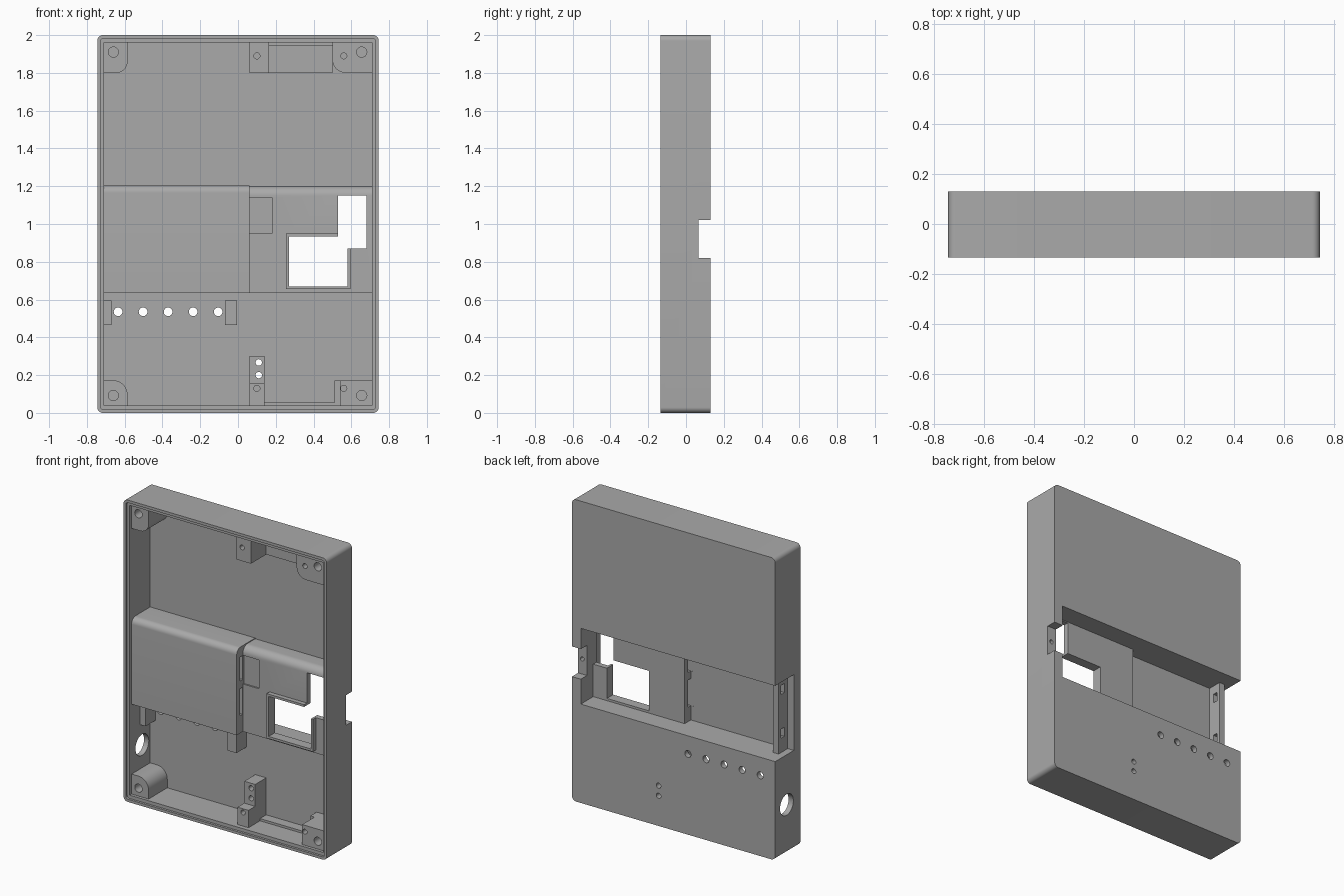
import bpy, bmesh
from math import sin, cos, pi, radians
from mathutils import Vector

cube = bpy.data.objects.get("Cube")
if cube:
    bpy.data.objects.remove(cube, do_unlink=True)

grey = bpy.data.materials.new("mid grey plastic")
grey.use_nodes = True
grey.diffuse_color = (0.4, 0.4, 0.4, 1)
grey.node_tree.nodes["Principled BSDF"].inputs["Base Color"].default_value = (0.4, 0.4, 0.4, 1)

BACK = 0.13      # outer back plane
INNER = 0.095    # inside of the back wall
FLOOR = 0.10     # parts sink into the back wall down to here


def prism(name, pts, axis, lo, hi):
    """Extrude a 2D outline along x (points are y,z) or y (points are x,z)."""
    bm = bmesh.new()
    place = (lambda a, b: (lo, a, b)) if axis == "x" else (lambda a, b: (a, lo, b))
    face = bm.faces.new([bm.verts.new(place(a, b)) for a, b in pts])
    out = bmesh.ops.extrude_face_region(bm, geom=[face])
    move = Vector((hi - lo, 0, 0)) if axis == "x" else Vector((0, hi - lo, 0))
    bmesh.ops.translate(bm, vec=move, verts=[v for v in out["geom"] if isinstance(v, bmesh.types.BMVert)])
    bmesh.ops.recalc_face_normals(bm, faces=bm.faces)
    mesh = bpy.data.meshes.new(name)
    bm.to_mesh(mesh)
    bm.free()
    mesh.materials.append(grey)
    ob = bpy.data.objects.new(name, mesh)
    bpy.context.collection.objects.link(ob)
    return ob


def rounded(a0, a1, b0, b1, radii=(0, 0, 0, 0), n=8):
    """Rectangle outline; radii for corners low-low, high-low, high-high, low-high."""
    pts = []
    corners = [(a0, b0, 1, 1), (a1, b0, -1, 1), (a1, b1, -1, -1), (a0, b1, 1, -1)]
    for k, ((a, b, sa, sb), r) in enumerate(zip(corners, radii)):
        if not r:
            pts.append((a, b))
            continue
        for i in range(n + 1):
            t = pi + k * pi / 2 + i * pi / 2 / n
            pts.append((a + sa * r + r * cos(t), b + sb * r + r * sin(t)))
    return pts


def box(name, x0, x1, y0, y1, z0, z1):
    return prism(name, rounded(x0, x1, z0, z1), "y", y0, y1)


def disc(a, b, r, n=24):
    return [(a + r * cos(2 * pi * i / n), b + r * sin(2 * pi * i / n)) for i in range(n)]


def combine(ob, tool, op="DIFFERENCE"):
    mod = ob.modifiers.new(op.lower(), "BOOLEAN")
    mod.object, mod.operation, mod.solver = tool, op, "EXACT"
    bpy.context.view_layer.objects.active = ob
    bpy.ops.object.modifier_apply(modifier=mod.name)
    bpy.data.objects.remove(tool, do_unlink=True)


def cut_box(ob, *size):
    combine(ob, box("cutter", *size))


def drill(ob, x, z, r, y0, y1):
    combine(ob, prism("cutter", disc(x, z, r), "y", y0, y1))


# Open tray with a stepped lip
case = prism("case", rounded(-.745, .745, 0, 2, (.03,) * 4), "y", -.135, BACK)
combine(case, prism("cutter", rounded(-.71, .71, .04, 1.96), "y", -.2, INNER))
combine(case, prism("cutter", rounded(-.728, .728, .018, 1.982, (.015,) * 4), "y", -.2, -.12))

# Raised housings inside the tray, rounded along the upper front edge
combine(case, prism("bump", rounded(-.1, FLOOR, .635, 1.205, (0, 0, 0, .04)), "x", -.72, .06), "UNION")
combine(case, prism("bump", rounded(-.035, FLOOR, .635, 1.2, (0, 0, 0, .05)), "x", .05, .72), "UNION")
combine(case, box("rim", .255, .595, -.065, .01, .655, .95), "UNION")

# Bay cut in from the back: deep on one side, shallow on the other
cut_box(case, -.8, .01, -.065, .2, .655, 1.157)
cut_box(case, .005, .68, 0, .2, .655, 1.157)

# Stepped opening through the shallow panel, and its small pocket
step = [(.27, .67), (.58, .67), (.58, .87), (.68, .87), (.68, 1.15), (.53, 1.15), (.53, .935), (.27, .935)]
combine(case, prism("cutter", step, "y", -.2, .05))
cut_box(case, .06, .18, -.05, -.025, .95, 1.14)

# Window and slot in the wall between the two bay depths
cut_box(case, -.02, .07, -.066, -.036, .98, 1.14)
cut_box(case, -.02, .07, -.066, -.036, .75, .93)

# Notch in the side wall with its pin hole, and round socket opposite
cut_box(case, .67, .8, .065, .2, .82, 1.02)
drill(case, .715, .92, .014, .03, .1)
combine(case, prism("cutter", disc(.01, .324, .07, 32), "x", -.8, -.65))

# Row of indicator holes and a pair of small holes in the back
for i in range(5):
    drill(case, -.635 + i * .1325, .535, .023, .05, .2)
for z in (.2, .267):
    drill(case, .11, z, .017, .05, .2)

# Rail standing in the bay, with two slots
rail = box("bay_rail", -.70, -.66, -.07, .03, .65, 1.16)
for z in (.75, 1.04):
    cut_box(rail, -.8, -.6, -.03, .005, z, z + .06)

# Corner screw posts
FRONT = -.1
posts = [
    ("post_top_right", (-.715, -.585, 1.80, 1.965), (0, .06, 0, 0), -.66, 1.91),
    ("post_top_left", (.50, .715, 1.80, 1.965), (.07, 0, 0, 0), .655, 1.91),
    ("post_bottom_right", (-.715, -.585, .035, .172), (0, 0, .075, 0), -.66, .092),
    ("post_bottom_left", (.54, .715, .035, .172), (0, 0, 0, 0), .655, .092),
]
bosses = []
for name, size, radii, hx, hz in posts:
    post = prism(name, rounded(*size, radii), "y", FRONT, FLOOR)
    drill(post, hx, hz, .027, -.2, .05)
    bosses.append(post)
drill(bosses[1], .56, 1.89, .016, -.2, .05)
drill(bosses[3], .56, .13, .016, -.2, .05)

# Smaller mounting blocks
upper = box("upper_mount", .06, .165, FRONT, FLOOR, 1.80, 1.965)
drill(upper, .10, 1.89, .016, -.2, .05)
lower = box("lower_mount", .06, .14, -.09, FLOOR, .035, .155)
drill(lower, .10, .13, .016, -.2, .05)
switch = box("switch_mount", .06, .14, -.02, FLOOR, .155, .30)
for z in (.2, .267):
    drill(switch, .11, z, .017, -.2, .2)

# Ledges between the mounts and brackets beside the indicator row
box("upper_ledge", .165, .50, .06, FLOOR, 1.80, 1.945)
box("lower_ledge", .14, .51, .03, FLOOR, .035, .055)
box("lower_post_rib", .51, .54, .03, FLOOR, .035, .172)
box("row_bracket_right", -.715, -.67, -.01, FLOOR, .465, .595)
box("row_bracket_left", -.07, -.005, -.01, FLOOR, .465, .595)

# Smooth the rounded corners while keeping hard edges
bpy.ops.object.select_all(action="DESELECT")
for ob in bpy.context.scene.objects:
    if ob.type == "MESH" and grey.name in ob.data.materials:
        ob.select_set(True)
        bpy.context.view_layer.objects.active = ob
bpy.ops.object.shade_smooth_by_angle(angle=radians(30))
